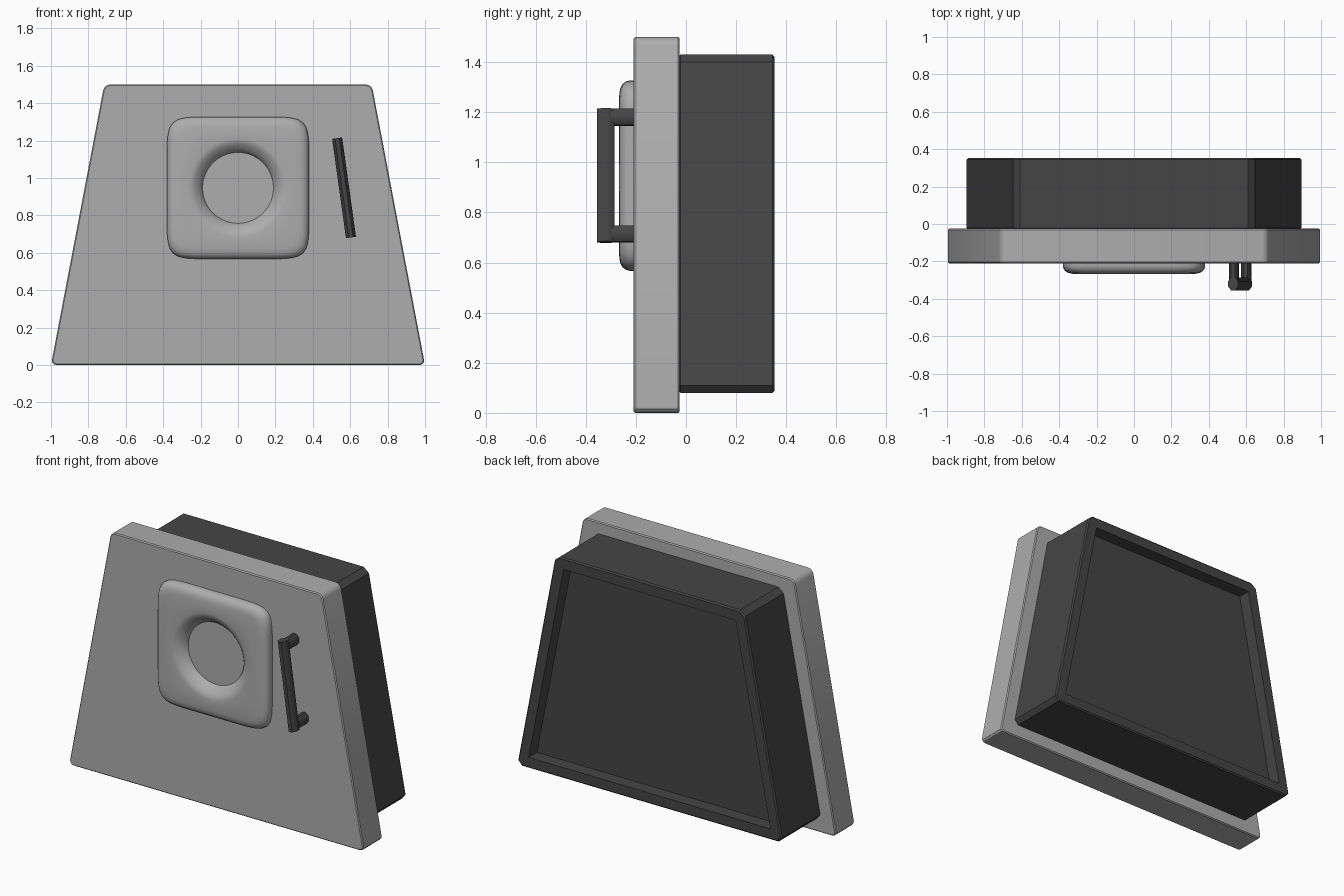
import bpy, bmesh, math
from mathutils import Vector, Matrix

if "Cube" in bpy.data.objects:
    bpy.data.objects.remove(bpy.data.objects["Cube"])


def material(name, v):
    m = bpy.data.materials.new(name)
    m.diffuse_color = (v, v, v, 1)
    m.use_nodes = True
    m.node_tree.nodes["Principled BSDF"].inputs["Base Color"].default_value = m.diffuse_color
    return m


LIGHT = material("light grey", 0.42)
DARK = material("dark grey", 0.06)


def finish(bm, name, mat, smooth=None):
    bmesh.ops.recalc_face_normals(bm, faces=bm.faces)
    me = bpy.data.meshes.new(name)
    bm.to_mesh(me)
    bm.free()
    me.materials.append(mat)
    ob = bpy.data.objects.new(name, me)
    bpy.context.collection.objects.link(ob)
    if smooth:
        bpy.ops.object.select_all(action='DESELECT')
        ob.select_set(True)
        bpy.context.view_layer.objects.active = ob
        bpy.ops.object.shade_smooth_by_angle(angle=math.radians(smooth))
    return ob


def trapezoid(bottom, top, z0, z1, y0, y1, corner, segs, edge):
    """Trapezoid slab with rounded corners and a fine edge bevel."""
    bm = bmesh.new()
    vs = [bm.verts.new((x, y0, z)) for x, z in
          ((-bottom, z0), (bottom, z0), (top, z1), (-top, z1))]
    f = bm.faces.new(vs)
    g = bmesh.ops.extrude_face_region(bm, geom=[f])["geom"]
    bmesh.ops.translate(bm, vec=(0, y1 - y0, 0),
                        verts=[v for v in g if isinstance(v, bmesh.types.BMVert)])
    across = [e for e in bm.edges if abs(e.verts[0].co.y - e.verts[1].co.y) > 0.01]
    bmesh.ops.bevel(bm, geom=across, offset=corner, segments=segs,
                    profile=0.5, affect='EDGES')
    rim = [e for e in bm.edges if abs(e.verts[0].co.y - e.verts[1].co.y) < 0.001]
    bmesh.ops.bevel(bm, geom=rim, offset=edge, segments=1, affect='EDGES')
    bmesh.ops.recalc_face_normals(bm, faces=bm.faces)
    return bm


# front door slab
finish(trapezoid(1.0, 0.715, 0, 1.5, -0.21, -0.025, 0.03, 3, 0.006),
       "front_panel", LIGHT, 30)

# rear box with a recessed back
bm = trapezoid(0.9, 0.64, 0.08, 1.43, -0.03, 0.353, 0.03, 1, 0.008)
back = max(bm.faces, key=lambda f: f.calc_center_median().y)
bmesh.ops.inset_region(bm, faces=[back], thickness=0.065)
bmesh.ops.inset_region(bm, faces=[back], thickness=0.0001, depth=-0.08)
finish(bm, "rear_box", DARK)

# soft square bezel with a round opening: rings of (y, radius, roundness)
rings = [(-0.20, 0.38, 0), (-0.225, 0.38, 0), (-0.24, 0.376, 0), (-0.253, 0.366, 0),
         (-0.262, 0.35, 0), (-0.266, 0.33, 0.05), (-0.268, 0.295, 0.5),
         (-0.268, 0.262, 1), (-0.265, 0.247, 1), (-0.257, 0.232, 1),
         (-0.243, 0.213, 1), (-0.228, 0.199, 1), (-0.213, 0.19, 1), (-0.205, 0.188, 1)]
N = 96
bm = bmesh.new()
loops = []
for y, r, k in rings:
    loop = []
    for i in range(N):
        a = 2 * math.pi * i / N
        c, s = math.cos(a), math.sin(a)
        sq = (abs(c) ** 8 + abs(s) ** 8) ** (-1 / 8)
        d = r * (sq * (1 - k) + k)
        loop.append(bm.verts.new((d * c, y, 0.947 + d * s)))
    loops.append(loop)
for a, b in zip(loops, loops[1:]):
    for i in range(N):
        j = (i + 1) % N
        bm.faces.new((a[i], a[j], b[j], b[i]))
finish(bm, "round_bezel", LIGHT, 60)


# slanted door handle: grip bar on two posts
def rod(name, p, q, side, width, depth):
    """Octagonal rod from p to q, 'width' measured along side."""
    p, q = Vector(p), Vector(q)
    d = (q - p).normalized()
    u = Vector(side).normalized()
    w = d.cross(u)
    k = 1 / math.cos(math.pi / 8)
    bm = bmesh.new()
    ends = []
    for c in (p, q):
        ends.append([bm.verts.new(c + u * width / 2 * k * math.cos(a) + w * depth / 2 * k * math.sin(a))
                     for a in [math.pi / 8 + i * math.pi / 4 for i in range(8)]])
    bm.faces.new(ends[0])
    bm.faces.new(ends[1])
    for i in range(8):
        j = (i + 1) % 8
        bm.faces.new((ends[0][i], ends[0][j], ends[1][j], ends[1][i]))
    finish(bm, name, DARK, 50)


top, low = Vector((0.53, -0.32, 1.213)), Vector((0.604, -0.32, 0.682))
axis = (top - low).normalized()
across = axis.cross(Vector((0, 1, 0)))
rod("handle_grip", low, top, across, 0.054, 0.07)
for name, c in (("handle_post_upper", top - axis * 0.033),
                ("handle_post_lower", low + axis * 0.033)):
    rod(name, c + Vector((0, 0.02, 0)), c + Vector((0, 0.115, 0)), across, 0.052, 0.066)
